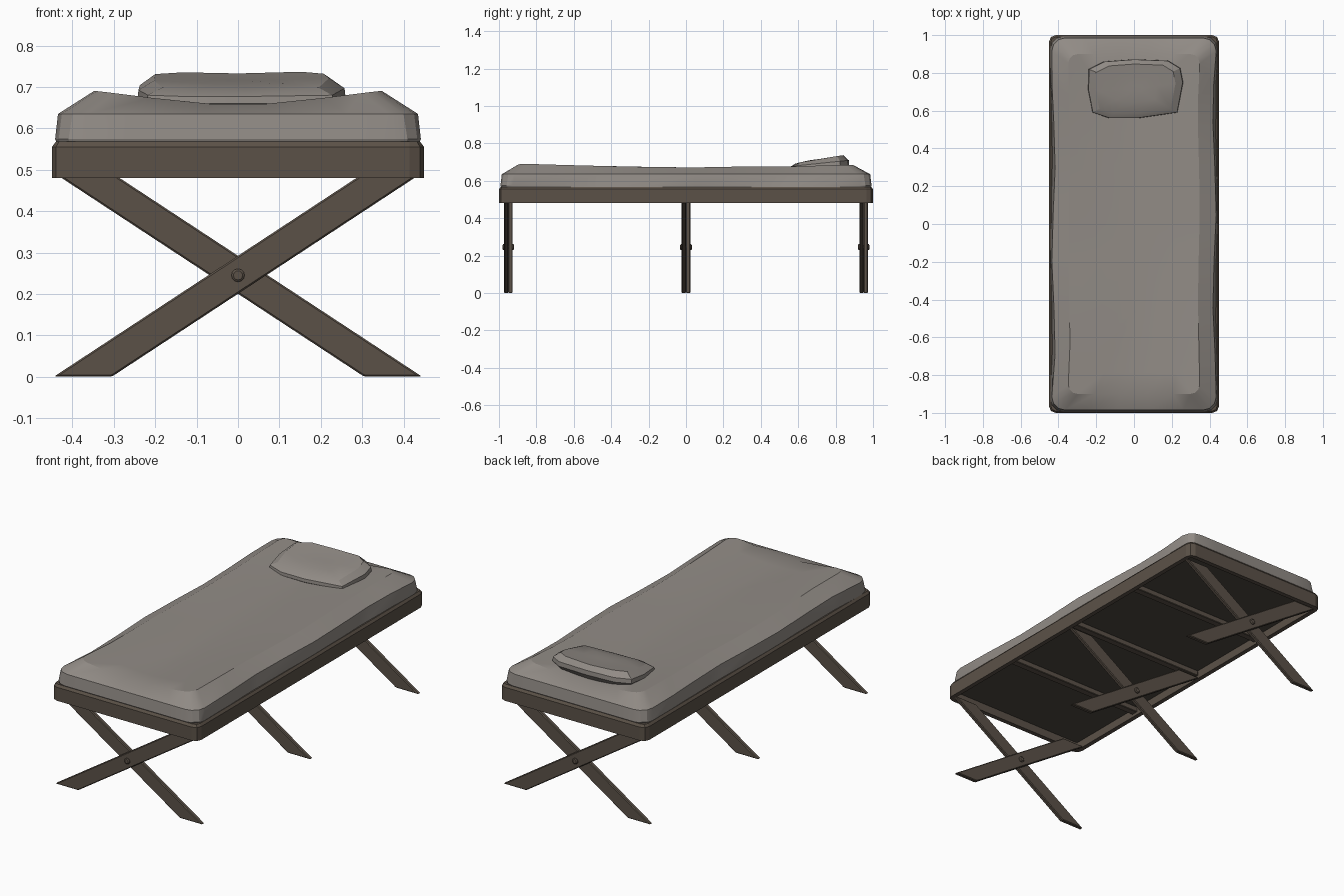
import bpy, bmesh, math

if "Cube" in bpy.data.objects:
    bpy.data.objects.remove(bpy.data.objects["Cube"])


def material(name, rgb):
    m = bpy.data.materials.new(name)
    m.diffuse_color = (*rgb, 1)
    m.use_nodes = True
    m.node_tree.nodes["Principled BSDF"].inputs["Base Color"].default_value = m.diffuse_color
    return m


WOOD = material("dark brown wood", (0.105, 0.083, 0.064))
CLOTH = material("warm grey cloth", (0.285, 0.26, 0.237))
BOARD = material("dark underside", (0.075, 0.064, 0.052))


def finish(name, bm, mat, bevel=0, angle=None):
    bmesh.ops.recalc_face_normals(bm, faces=bm.faces)
    me = bpy.data.meshes.new(name)
    bm.to_mesh(me)
    bm.free()
    me.materials.append(mat)
    ob = bpy.data.objects.new(name, me)
    bpy.context.collection.objects.link(ob)
    if bevel:
        b = ob.modifiers.new("bevel", "BEVEL")
        b.width, b.segments = bevel, 1
    if angle:
        bpy.ops.object.select_all(action='DESELECT')
        ob.select_set(True)
        bpy.context.view_layer.objects.active = ob
        bpy.ops.object.shade_smooth_by_angle(angle=math.radians(angle))
    return ob


def loft(name, rings, mat, closed=False, bevel=0, angle=None):
    bm = bmesh.new()
    vs = [[bm.verts.new(p) for p in r] for r in rings]
    n = len(vs[0])
    pairs = list(zip(vs, vs[1:])) + ([(vs[-1], vs[0])] if closed else [])
    for a, b in pairs:
        for i in range(n):
            j = (i + 1) % n
            bm.faces.new((a[i], a[j], b[j], b[i]))
    if not closed:
        bm.faces.new(vs[0])
        bm.faces.new(vs[-1])
    return finish(name, bm, mat, bevel, angle)


def box(name, lo, hi, mat, bevel=0):
    ring = lambda z: [(lo[0], lo[1], z), (hi[0], lo[1], z), (hi[0], hi[1], z), (lo[0], hi[1], z)]
    return loft(name, [ring(lo[2]), ring(hi[2])], mat, bevel=bevel)


def outline(hx, hy, r, segs=2, side=(), end=()):
    """Rounded rectangle, counter-clockwise, with extra points on the sides."""
    pts = []
    extras = [[(hx * t, hy) for t in end[::-1]], [(-hx, hy * t) for t in side[::-1]],
              [(hx * t, -hy) for t in end], [(hx, hy * t) for t in side]]
    for k, (sx, sy) in enumerate([(1, 1), (-1, 1), (-1, -1), (1, -1)]):
        for i in range(segs + 1):
            a = math.pi / 2 * (k + i / segs)
            pts.append((sx * (hx - r) + r * math.cos(a), sy * (hy - r) + r * math.sin(a)))
        pts += extras[k]
    return pts


# frame: hollow rounded rim
def rim(inset, z):
    return [(x, y, z) for x, y in outline(0.45 - inset, 1 - inset, max(0.035 - inset, 0.008))]


loft("bed_frame", [rim(0, 0.48), rim(0, 0.555), rim(0.01, 0.568), rim(0.025, 0.568), rim(0.025, 0.48)],
     WOOD, closed=True)

# support board and cross bars under the mattress
box("support_board", (-0.426, -0.976, 0.525), (0.426, 0.976, 0.56), BOARD)
for i, y in enumerate((-0.5, 0, 0.5)):
    box(f"cross_bar_{i + 1}", (-0.426, y - 0.02, 0.495), (0.426, y + 0.02, 0.526), WOOD, 0.003)

# crossed legs with a bolt through each pair
for i, y in enumerate((-0.95, 0, 0.95)):
    for s, y0, label in ((1, y - 0.023, "front"), (-1, y, "back")):
        prof = [(-0.445, 0), (-0.305, 0), (0.432, 0.484), (0.292, 0.484)]
        rings = [[(s * x, yy, z) for x, z in prof] for yy in (y0, y0 + 0.023)]
        loft(f"leg_{i + 1}_{label}", rings, WOOD, bevel=0.004)
    rings = []
    for r, dy in ((0.011, -0.031), (0.016, -0.027), (0.016, 0.027), (0.011, 0.031)):
        rings.append([(r * math.cos(a), y + dy, 0.245 + r * math.sin(a))
                      for a in (k * math.pi / 6 for k in range(12))])
    loft(f"leg_bolt_{i + 1}", rings, WOOD, angle=35)


# mattress: sagging top between raised side edges
def top_z(x, y):
    edge = 0.671 + 0.021 * min(1, abs(y) / 0.9) ** 1.2 - (0.005 if y > 0.3 else 0)
    return 0.655 + (edge - 0.655) * min(1, abs(x) / 0.35) ** 1.3


SIDE = (-0.7, -0.45, -0.2, 0.05, 0.3, 0.55, 0.75)
END = (-0.6, -0.2, 0.2, 0.6)


def wave(x, y, amount):
    w = amount * (math.sin(6.5 * y + (1 if x > 0 else 2.6)) - 1) / 2
    return x * (1 + w / 0.44) if abs(y) < 0.8 else x


rings = []
for inset, z, r, amount in ((0.014, 0.56, 0.06, 0), (0.008, 0.574, 0.065, 0.012), (0.015, 0.635, 0.07, 0.018)):
    rings.append([(wave(x, y, amount), y, z)
                  for x, y in outline(0.45 - inset, 1 - inset, r, 3, SIDE, END)])
crown = outline(0.348, 0.9, 0.05, 3, SIDE, END)
for s in (1, 0.75, 0.5, 0.25, 0.06):
    ring = [(wave(x, y, 0.012) * s, y * (0.5 + 0.5 * s)) for x, y in crown]
    rings.append([(x, y, top_z(x, y)) for x, y in ring])
loft("mattress", rings, CLOTH, angle=25)

# pillow: lumpy low cushion, thicker toward the head end
shape = [(-0.22, 0.59), (-0.13, 0.56), (0.02, 0.56), (0.23, 0.59), (0.26, 0.75),
         (0.245, 0.825), (0.18, 0.865), (0.0, 0.872), (-0.16, 0.86), (-0.24, 0.82), (-0.243, 0.71)]


def pillow_ring(scale, base, slope, dip=0):
    pts = [(0.01 + (x - 0.01) * scale, 0.715 + (y - 0.715) * scale) for x, y in shape]
    return [(x, y, base + slope * (y - 0.56) - dip * (1 - min(1, abs(x) / 0.18))) for x, y in pts]


loft("pillow", [pillow_ring(0.88, 0.645, 0.03), pillow_ring(1, 0.66, 0.08), pillow_ring(0.99, 0.677, 0.105),
                pillow_ring(0.84, 0.69, 0.17, 0.006), pillow_ring(0.45, 0.698, 0.13, 0.004),
                pillow_ring(0.12, 0.7, 0.1)], CLOTH, angle=25)
